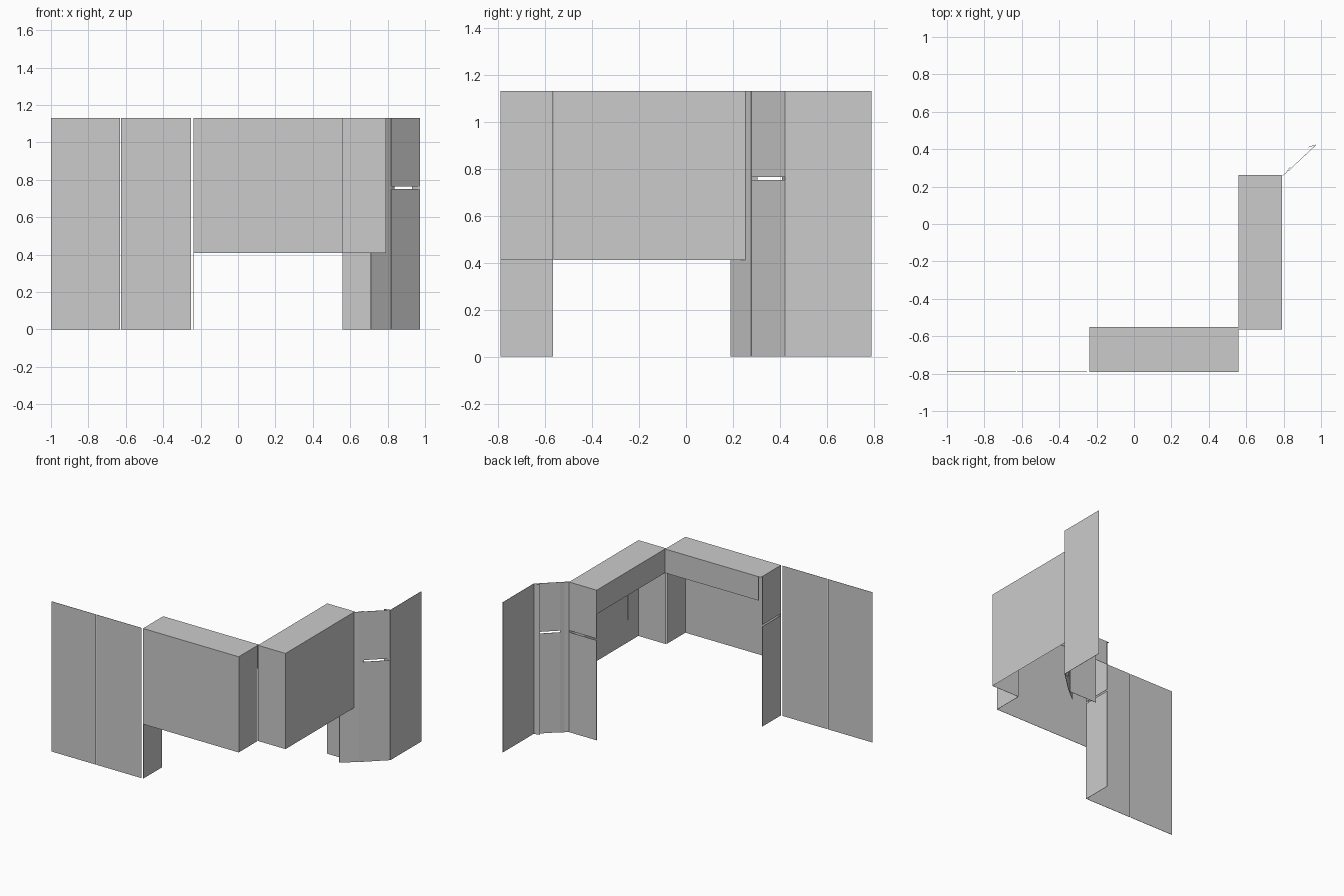
import bpy, math

if "Cube" in bpy.data.objects:
    bpy.data.objects.remove(bpy.data.objects["Cube"])

TOP = 1.13      # overall height
BASE = 0.41     # underside of the overhanging cabinets
HEAD = 0.95     # underside of the rear header rails
GAP = (0.752, 0.765)   # slot between lower and upper panels
T = 0.002       # sheet thickness

grey = bpy.data.materials.new("light_grey")
grey.diffuse_color = (0.6, 0.6, 0.6, 1)
grey.use_nodes = True
grey.node_tree.nodes["Principled BSDF"].inputs["Base Color"].default_value = grey.diffuse_color


def mesh_object(name, verts, faces):
    me = bpy.data.meshes.new(name)
    me.from_pydata(verts, [], faces)
    me.materials.append(grey)
    ob = bpy.data.objects.new(name, me)
    bpy.context.collection.objects.link(ob)
    return ob


def prism(name, outline, z0, z1):
    """Closed upright prism over a counter-clockwise outline."""
    n = len(outline)
    verts = [(x, y, z) for z in (z0, z1) for x, y in outline]
    faces = [tuple(reversed(range(n))), tuple(range(n, 2 * n))]
    faces += [(i, (i + 1) % n, (i + 1) % n + n, i + n) for i in range(n)]
    return mesh_object(name, verts, faces)


def panel(name, a, b, z0=0.0, z1=TOP):
    """Thin upright sheet between two plan points."""
    dx, dy = b[0] - a[0], b[1] - a[1]
    k = T / 2 / math.hypot(dx, dy)
    ox, oy = dy * k, -dx * k
    prism(name, [(a[0] + ox, a[1] + oy), (b[0] + ox, b[1] + oy),
                 (b[0] - ox, b[1] - oy), (a[0] - ox, a[1] - oy)], z0, z1)


def split_panel(name, a, b):
    """Upright sheet with a slot across it."""
    panel(name + "_lower", a, b, 0, GAP[0])
    panel(name + "_upper", a, b, GAP[1], TOP)


def top_sheet(name, x0, x1, y0, y1):
    prism(name, [(x0, y0), (x1, y0), (x1, y1), (x0, y1)], TOP - T, TOP)


# Left wall: two panels side by side
panel("left_wall_outer", (-1.0, -0.789), (-0.63, -0.789))
panel("left_wall_inner", (-0.625, -0.789), (-0.25, -0.789))

# Front cabinet: open at the rear and below
panel("front_cabinet_face", (-0.237, -0.789), (0.56, -0.789), BASE)
panel("front_cabinet_side", (0.558, -0.789), (0.558, -0.567), BASE)
panel("front_cabinet_header", (-0.22, -0.551), (0.558, -0.551), HEAD)
top_sheet("front_cabinet_top", -0.237, 0.558, -0.789, -0.55)
split_panel("front_end_panel", (-0.237, -0.789), (-0.237, -0.567))

# Side cabinet: a single outward-facing sheet on its long side
mesh_object("side_cabinet_face",
            [(0.79, -0.562, BASE), (0.79, 0.262, BASE),
             (0.79, 0.262, TOP), (0.79, -0.562, TOP)], [(0, 1, 2, 3)])
panel("side_cabinet_side", (0.56, -0.562), (0.79, -0.562), BASE)
panel("side_cabinet_header", (0.561, -0.56), (0.561, 0.262), HEAD)
top_sheet("side_cabinet_top", 0.56, 0.79, -0.562, 0.262)
split_panel("side_end_panel", (0.56, 0.261), (0.79, 0.261))
panel("inner_plate", (0.786, -0.555), (0.786, -0.43), 0.58, HEAD)

# Angled corner: fixed strip, split door, and frame strips behind the door
panel("corner_strip", (0.71, 0.19), (0.817, 0.277))
split_panel("corner_door", (0.82, 0.279), (0.972, 0.422))
panel("corner_frame_near", (0.815, 0.28), (0.835, 0.304))
panel("corner_frame_far", (0.93, 0.41), (0.97, 0.423))

# Right wall
panel("right_wall", (0.973, 0.422), (0.973, 0.789))
